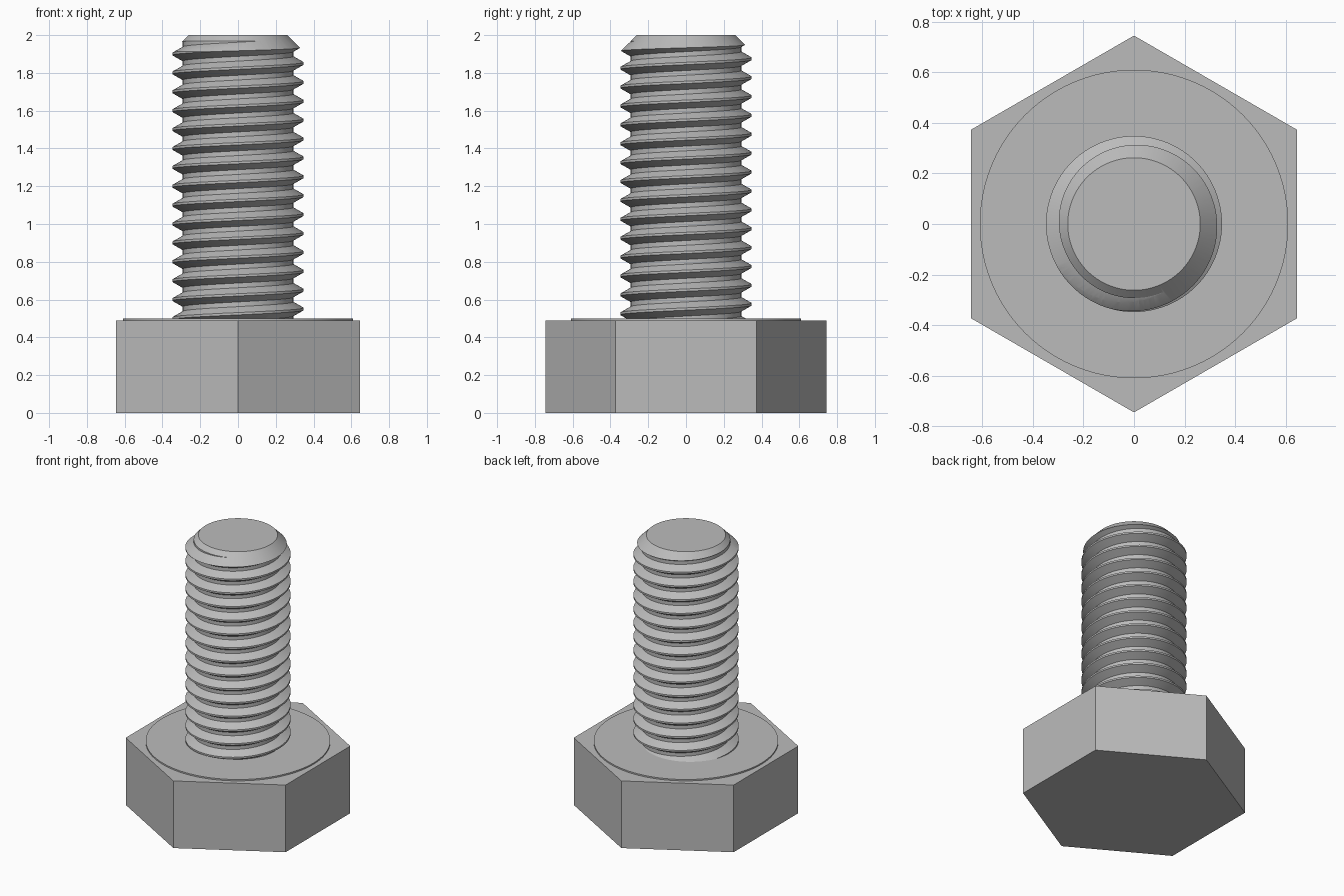
import bpy, bmesh, math

if "Cube" in bpy.data.objects:
    bpy.data.objects.remove(bpy.data.objects["Cube"], do_unlink=True)

SEGMENTS = 96
PITCH = 0.1
ROOT, CREST = 0.293, 0.348
HEAD_TOP, SEAT_TOP, TIP = 0.49, 0.5, 2.0

steel = bpy.data.materials.new("steel_grey")
steel.use_nodes = True
GREY = (0.5, 0.5, 0.5, 1)
steel.diffuse_color = GREY
steel.node_tree.nodes["Principled BSDF"].inputs["Base Color"].default_value = GREY


def finish(name, bm):
    """Turn a bmesh into a grey object."""
    bmesh.ops.recalc_face_normals(bm, faces=bm.faces)
    mesh = bpy.data.meshes.new(name)
    bm.to_mesh(mesh)
    bm.free()
    mesh.materials.append(steel)
    obj = bpy.data.objects.new(name, mesh)
    bpy.context.collection.objects.link(obj)
    return obj


def polar(radius, angle, z):
    return (radius * math.cos(angle), radius * math.sin(angle), z)


def lathe(name, profile, sides, start=0.0):
    """Stack rings of (radius, z) and cap both ends."""
    bm = bmesh.new()
    rings = [[bm.verts.new(polar(r, start + math.tau * j / sides, z))
              for j in range(sides)] for r, z in profile]
    for low, high in zip(rings, rings[1:]):
        for j in range(sides):
            k = (j + 1) % sides
            bm.faces.new((low[j], low[k], high[k], high[j]))
    bm.faces.new(rings[0])
    bm.faces.new(rings[-1])
    return finish(name, bm)


def helix_thread(name, bottom, top):
    """Right-handed thread; rows beyond the limits collapse to a small rim."""
    crest_half, root_half = PITCH / 16, PITCH / 8
    section = [(-crest_half, CREST), (crest_half, CREST),
               (PITCH / 2 - root_half, ROOT), (PITCH / 2 + root_half, ROOT)]
    turns = range(int(bottom / PITCH) - 3, int(top / PITCH) + 3)
    rows = [((turn + 0.5) * PITCH + dz, r) for turn in turns for dz, r in section]
    bm = bmesh.new()
    columns = []
    for j in range(SEGMENTS + 1):
        angle = math.tau * j / SEGMENTS
        column = []
        for height, radius in rows:
            z = height + PITCH * j / SEGMENTS
            if not bottom < z < top:
                z, radius = min(max(z, bottom), top), ROOT * 0.7
            column.append(bm.verts.new(polar(radius, angle, z)))
        columns.append(column)
    for a, b in zip(columns, columns[1:]):
        for i in range(len(rows) - 1):
            bm.faces.new((a[i], b[i], b[i + 1], a[i + 1]))
    bmesh.ops.remove_doubles(bm, verts=bm.verts, dist=1e-5)
    bmesh.ops.holes_fill(bm, edges=[e for e in bm.edges if e.is_boundary], sides=0)
    return finish(name, bm)


def smooth(obj):
    bpy.ops.object.select_all(action="DESELECT")
    obj.select_set(True)
    bpy.context.view_layer.objects.active = obj
    bpy.ops.object.shade_smooth_by_angle(angle=math.radians(30))


# Hexagonal head with points toward front and back
lathe("hex_head", [(0.745, 0), (0.745, HEAD_TOP)], 6, math.pi / 6)

# Thin round bearing face on top of the head
seat = lathe("bearing_face", [(0.61, HEAD_TOP), (0.61, SEAT_TOP)], SEGMENTS)
smooth(seat)

# Threaded shank, trimmed to length with a chamfered tip
shank = helix_thread("threaded_shank", HEAD_TOP - PITCH, TIP + PITCH)
trim = lathe("shank_trim", [(0.5, HEAD_TOP + 0.005), (0.5, TIP - 0.238),
                            (0.262, TIP)], SEGMENTS)
trim.hide_render = True
cut = shank.modifiers.new("trim", "BOOLEAN")
cut.operation = "INTERSECT"
cut.solver = "EXACT"
cut.object = trim
bpy.context.view_layer.objects.active = shank
bpy.ops.object.modifier_apply(modifier=cut.name)
bpy.data.objects.remove(trim, do_unlink=True)
smooth(shank)
